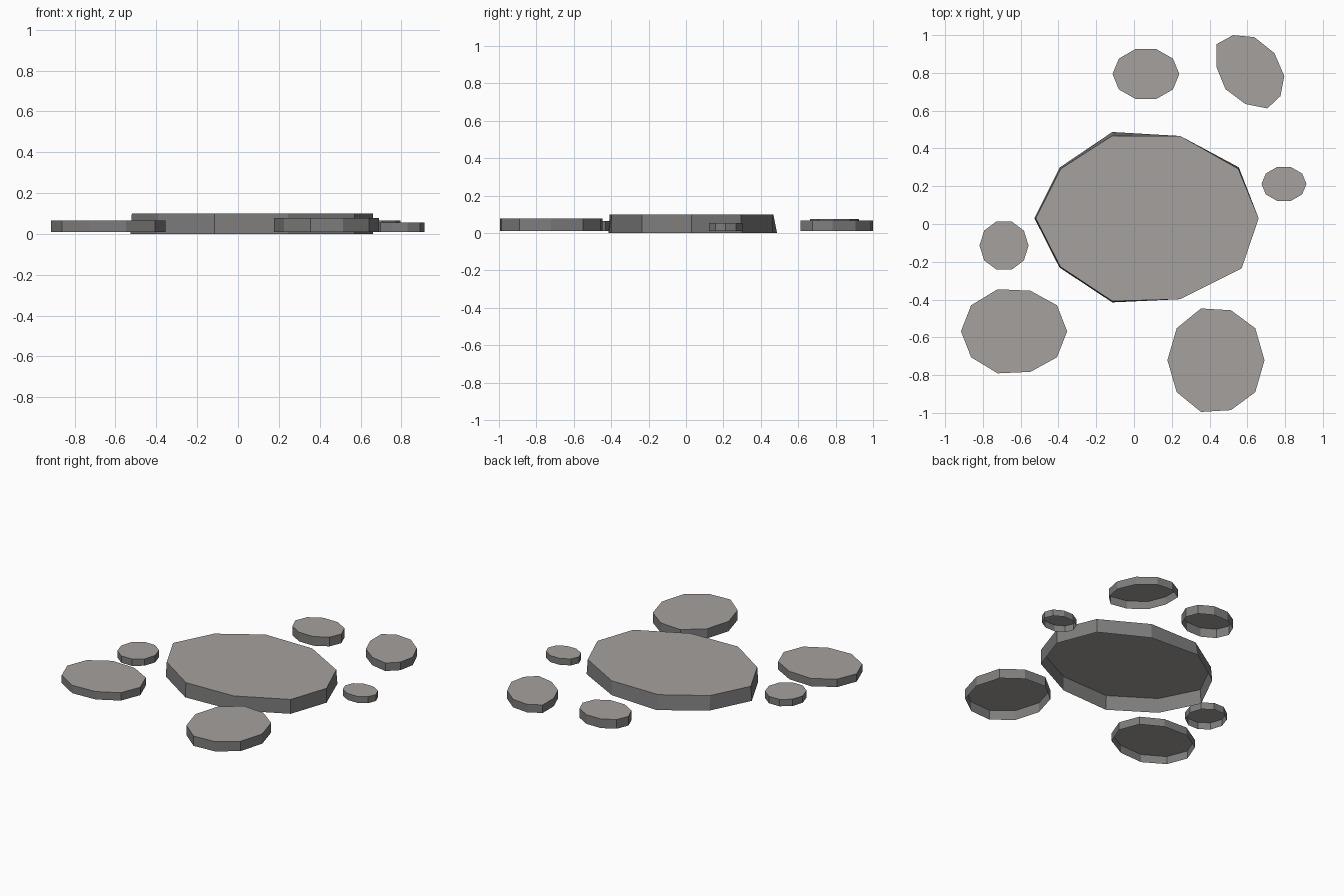
import bpy, bmesh, math

if "Cube" in bpy.data.objects:
    bpy.data.objects.remove(bpy.data.objects["Cube"])


def material(name, rgb):
    m = bpy.data.materials.new(name)
    m.diffuse_color = (*rgb, 1)
    m.use_nodes = True
    m.node_tree.nodes["Principled BSDF"].inputs["Base Color"].default_value = m.diffuse_color
    return m


TOP = material("pale stone", (0.38, 0.355, 0.34))
SIDE = material("dark stone", (0.21, 0.207, 0.205))


def oval(cx, cy, rx, ry, trim=1.0):
    # ten-sided oval, slightly trimmed on two corners
    pts = []
    for i in range(10):
        a = math.radians(36 * i)
        k = trim if i in (2, 8) else 1
        pts.append((cx + rx * math.cos(a), cy + ry * k * math.sin(a)))
    return pts


def slab(name, outline, z0, z1, top_outline=None):
    # flat stone: side wall and top, hollow underneath
    top_outline = top_outline or outline
    bm = bmesh.new()
    low = [bm.verts.new((x, y, z0)) for x, y in outline]
    high = [bm.verts.new((x, y, z1)) for x, y in top_outline]
    n = len(low)
    for i in range(n):
        j = (i + 1) % n
        bm.faces.new((low[i], low[j], high[j], high[i])).material_index = 1
    bm.faces.new(high)
    bm.normal_update()
    me = bpy.data.meshes.new(name)
    bm.to_mesh(me)
    bm.free()
    me.materials.append(TOP)
    me.materials.append(SIDE)
    ob = bpy.data.objects.new(name, me)
    bpy.context.collection.objects.link(ob)


# large central stone, counter-clockwise outline
big = [(.66, .03), (.555, .30), (.245, .466), (-.115, .487), (-.392, .30),
       (-.527, .03), (-.395, -.23), (-.115, -.415), (.245, -.398), (.57, -.235)]
big_top = [(.66, .03), (.552, .292), (.245, .466), (-.115, .467), (-.388, .292),
           (-.52, .03), (-.39, -.226), (-.115, -.408), (.245, -.398), (.57, -.235)]
slab("large_stone", big, 0.0, 0.1, big_top)

# slanted stone at the back right
slanted = [(.437, .952), (.437, .83), (.484, .714), (.59, .635), (.706, .612),
           (.775, .677), (.796, .783), (.743, .905), (.638, .989), (.525, 1.0)]
slab("back_right_stone", slanted, 0.01, 0.066)

# smaller oval stones
slab("back_stone", oval(.063, .794, .177, .139), 0.01, 0.074)
slab("right_pebble", oval(.794, .212, .119, .094), 0.01, 0.055)
slab("left_pebble", oval(-.688, -.114, .13, .134), 0.01, 0.058)
slab("front_left_stone", oval(-.635, -.568, .281, .234, .965), 0.01, 0.065)
slab("front_right_stone", oval(.434, -.721, .257, .288, .965), 0.01, 0.078)
